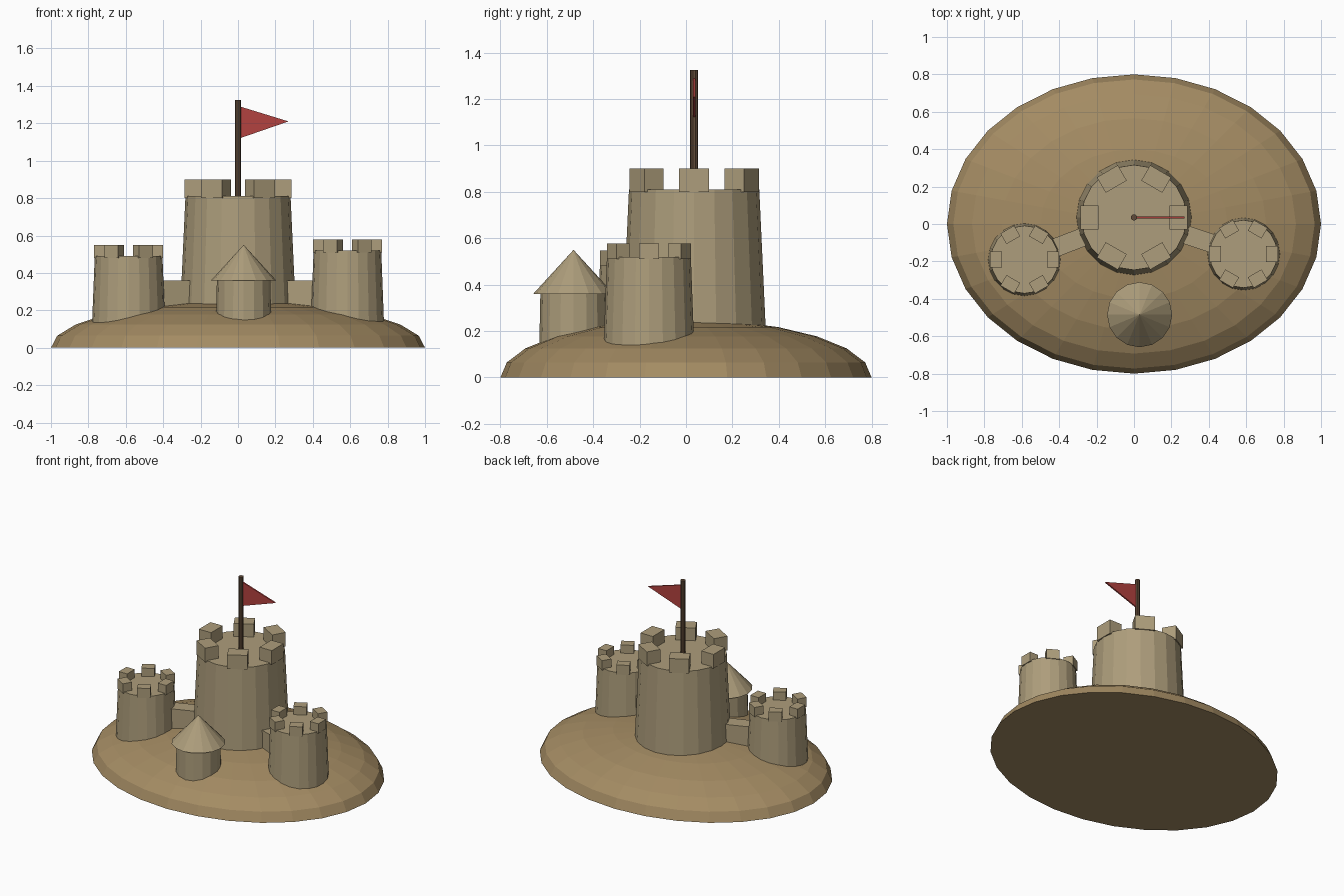
import bpy, bmesh
from math import atan2, hypot, pi, cos, sin
from mathutils import Matrix, Vector

if "Cube" in bpy.data.objects:
    bpy.data.objects.remove(bpy.data.objects["Cube"])


def material(name, rgb):
    m = bpy.data.materials.new(name)
    m.diffuse_color = (*rgb, 1)
    m.use_nodes = True
    m.node_tree.nodes["Principled BSDF"].inputs["Base Color"].default_value = m.diffuse_color
    return m


SAND = material("dry_sand", (0.42, 0.34, 0.20))
WET = material("mound_sand", (0.37, 0.26, 0.125))
WOOD = material("pole_wood", (0.12, 0.07, 0.04))
RED = material("flag_red", (0.45, 0.055, 0.05))


def finish(bm, name, mat):
    bmesh.ops.recalc_face_normals(bm, faces=bm.faces)
    me = bpy.data.meshes.new(name)
    bm.to_mesh(me)
    bm.free()
    me.materials.append(mat)
    ob = bpy.data.objects.new(name, me)
    bpy.context.collection.objects.link(ob)
    return ob


def cone(name, x, y, z0, z1, r0, r1, mat, sides=20):
    bm = bmesh.new()
    bmesh.ops.create_cone(bm, cap_ends=True, segments=sides, radius1=r0, radius2=r1,
                          depth=z1 - z0,
                          matrix=Matrix.Translation((x, y, (z0 + z1) / 2)))
    return finish(bm, name, mat)


def box(name, centre, size, angle, mat):
    bm = bmesh.new()
    bmesh.ops.create_cube(bm, size=1, matrix=Matrix.Translation(centre)
                          @ Matrix.Rotation(angle, 4, 'Z')
                          @ Matrix.Diagonal((*size, 1)))
    return finish(bm, name, mat)


def tower(name, x, y, top, r0, r1, merlon):
    """Tapered round tower with a ring of six merlons."""
    depth, width, height = merlon
    cone(name, x, y, 0.01, top, r0, r1, SAND)
    for i in range(6):
        a = i * pi / 3
        r = r1 + 0.004 - depth / 2
        box(f"{name}_merlon_{i + 1}",
            (x + r * cos(a), y + r * sin(a), top + height / 2 - 0.005),
            (depth, width, height + 0.01), a, SAND)


def wall(name, a, b, top):
    """Straight wall running between two tower centres."""
    dx, dy = b[0] - a[0], b[1] - a[1]
    box(name, ((a[0] + b[0]) / 2, (a[1] + b[1]) / 2, top / 2 + 0.005),
        (hypot(dx, dy) - 0.2, 0.10, top - 0.01), atan2(dy, dx), SAND)


# Mound: upper half of a flattened sphere
bm = bmesh.new()
bmesh.ops.create_uvsphere(bm, u_segments=28, v_segments=12, radius=1,
                          matrix=Matrix.Diagonal((1, 0.8, 0.25, 1)))
bmesh.ops.delete(bm, geom=[v for v in bm.verts if v.co.z < -0.001], context='VERTS')
bmesh.ops.contextual_create(bm, geom=[e for e in bm.edges if e.is_boundary])
finish(bm, "sand_mound", WET)

# Three crenellated towers and their walls
keep, left, right = (0, 0.035), (-0.585, -0.19), (0.585, -0.16)
tower("main_tower", *keep, 0.81, 0.318, 0.281, (0.095, 0.13, 0.09))
tower("left_tower", *left, 0.49, 0.20, 0.181, (0.065, 0.085, 0.058))
tower("right_tower", *right, 0.52, 0.20, 0.181, (0.065, 0.085, 0.058))
wall("left_wall", left, keep, 0.36)
wall("right_wall", right, keep, 0.36)

# Small turret with a pointed roof
cone("turret", 0.03, -0.485, 0.01, 0.365, 0.15, 0.143, SAND, 16)
cone("turret_roof", 0.03, -0.485, 0.36, 0.55, 0.174, 0, SAND, 16)

# Flag pole and pennant
cone("flag_pole", *keep, 0.78, 1.325, 0.017, 0.017, WOOD, 10)
bm = bmesh.new()
pts = [(0.01, 1.29), (0.27, 1.21), (0.01, 1.12)]
f = bm.faces.new([bm.verts.new((x, 0.03, z)) for x, z in pts])
ext = bmesh.ops.extrude_face_region(bm, geom=[f])
bmesh.ops.translate(bm, vec=Vector((0, 0.01, 0)),
                    verts=[g for g in ext["geom"] if isinstance(g, bmesh.types.BMVert)])
finish(bm, "pennant", RED)
